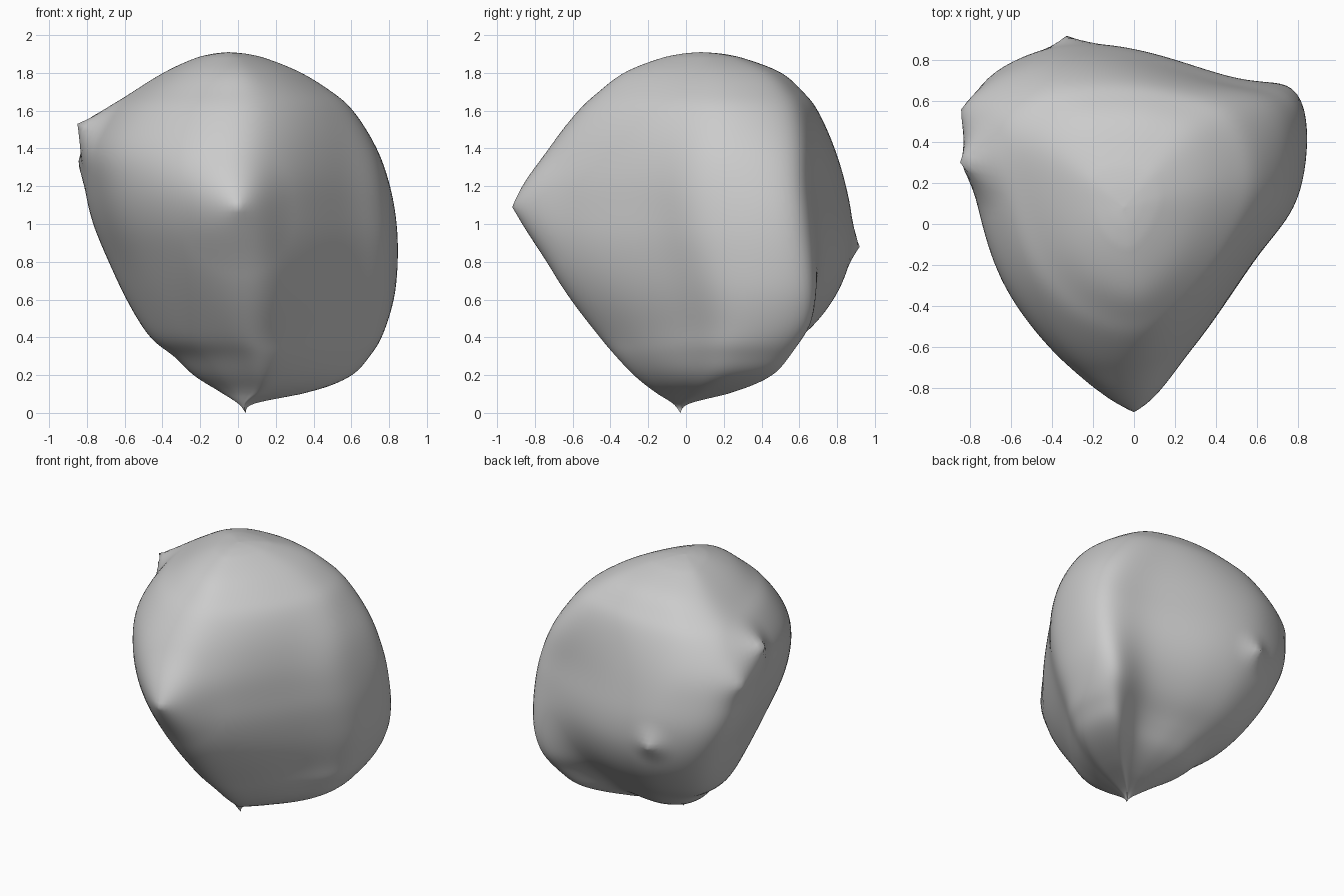
import bpy, bmesh
from mathutils import Vector

if "Cube" in bpy.data.objects:
    bpy.data.objects.remove(bpy.data.objects["Cube"], do_unlink=True)

AROUND, STEPS = 120, 7

# Height, then left/right and front/back limits of the body
profile = [
    (0, .04, .04, -.03, -.03), (.05, 0, .09, -.07, .02),
    (.12, -.11, .42, -.18, .29), (.2, -.24, .61, -.28, .47),
    (.3, -.34, .7, -.375, .56), (.4, -.47, .765, -.46, .63),
    (.6, -.595, .83, -.615, .785), (.8, -.69, .85, -.74, .87),
    (1, -.775, .845, -.82, .885), (1.2, -.82, .81, -.83, .85),
    (1.4, -.83, .74, -.73, .79), (1.6, -.7, .615, -.575, .7),
    (1.7, -.56, .5, -.465, .62), (1.8, -.4, .34, -.335, .51),
    (1.87, -.25, .17, -.16, .33), (1.9, -.14, .05, -.03, .2),
    (1.91, -.05, -.05, .08, .08)]

# Plan outlines, listed from the front tip round by the right flank
low = [(.08, -.45), (.3, -.28), (.53, -.04), (.72, .22), (.64, .58), (.28, .41),
       (-.02, .44), (-.23, .43), (-.41, .31), (-.45, .08), (-.29, -.2), (-.08, -.38)]
mid = [(.02, -.87), (.26, -.66), (.57, -.21), (.79, .12), (.79, .59), (.43, .71),
       (-.07, .86), (-.46, .86), (-.8, .63), (-.74, .08), (-.6, -.37), (-.28, -.77)]
high = [(.04, -.57), (.28, -.41), (.49, -.12), (.6, .2), (.49, .53), (.2, .65),
        (-.13, .68), (-.46, .63), (-.67, .43), (-.62, .05), (-.48, -.28), (-.25, -.5)]


def spline(points, t, closed=False):
    """Smooth curve through the points; t counts points."""
    n, i = len(points), int(t)
    f = t - i

    def pick(k):
        return points[k % n] if closed else points[max(0, min(n - 1, k))]
    return [b + .5 * f * (c - a + f * (2 * a - 5 * b + 4 * c - d + f * (3 * (b - c) + d - a)))
            for a, b, c, d in zip(pick(i - 1), pick(i), pick(i + 1), pick(i + 2))]


def ease(value, start, end):
    f = max(0, min(1, (value - start) / (end - start)))
    return f * f * (3 - 2 * f)


def mix(first, second, f):
    return [(a + (c - a) * f, b + (d - b) * f) for (a, b), (c, d) in zip(first, second)]


def fit(values, lo, hi):
    """Stretch the values to fill the given limits."""
    least, most = min(values), max(values)
    return [lo + (hi - lo) * (v - least) / (most - least) for v in values]


def ring(t):
    z, left, right, front, back = spline(profile, t)
    outline = mix(mix(low, mid, ease(z, .08, 1)), high, ease(z, 1.05, 1.75))
    curve = [spline(outline, len(outline) * k / AROUND, True) for k in range(AROUND)]
    xs = fit([p[0] for p in curve], left, right)
    ys = fit([p[1] for p in curve], front, back)
    return [Vector((x, y, z)) for x, y in zip(xs, ys)]


# Loft the body
rows = [ring(i / STEPS) for i in range((len(profile) - 1) * STEPS + 1)]
bm = bmesh.new()
grid = [[bm.verts.new(p) for p in row] for row in rows]
for lower, upper in zip(grid, grid[1:]):
    for k in range(AROUND):
        n = (k + 1) % AROUND
        bm.faces.new((lower[k], lower[n], upper[n], upper[k]))
bmesh.ops.remove_doubles(bm, verts=bm.verts, dist=.0005)

# Soften the loft between the fixed tips
ends = [v for v in bm.verts if .1 < v.co.z < 1.88]
for _ in range(12):
    bmesh.ops.smooth_vert(bm, verts=ends, factor=.5, use_axis_x=True,
                          use_axis_y=True, use_axis_z=True)

# Pull out the pointed nubs: tip position, reach
nubs = [((0, -.92, 1.09), .38), ((-.85, .3, 1.53), .25),
        ((-.845, .56, 1.33), .2), ((-.33, .92, .88), .18)]
for tip, reach in nubs:
    tip = Vector(tip)
    root = min(bm.verts, key=lambda v: (v.co - tip).length).co.copy()
    pull = tip - root
    for v in bm.verts:
        f = max(0, 1 - (v.co - root).length / reach)
        v.co += pull * f * f

bmesh.ops.recalc_face_normals(bm, faces=bm.faces)
for face in bm.faces:
    face.smooth = True
mesh = bpy.data.meshes.new("boulder")
bm.to_mesh(mesh)
bm.free()

# Single stone colour
stone = bpy.data.materials.new("stone grey")
stone.use_nodes = True
colour = (.6, .6, .6, 1)
stone.diffuse_color = colour
stone.node_tree.nodes["Principled BSDF"].inputs["Base Color"].default_value = colour
mesh.materials.append(stone)
boulder = bpy.data.objects.new("boulder", mesh)
bpy.context.collection.objects.link(boulder)
